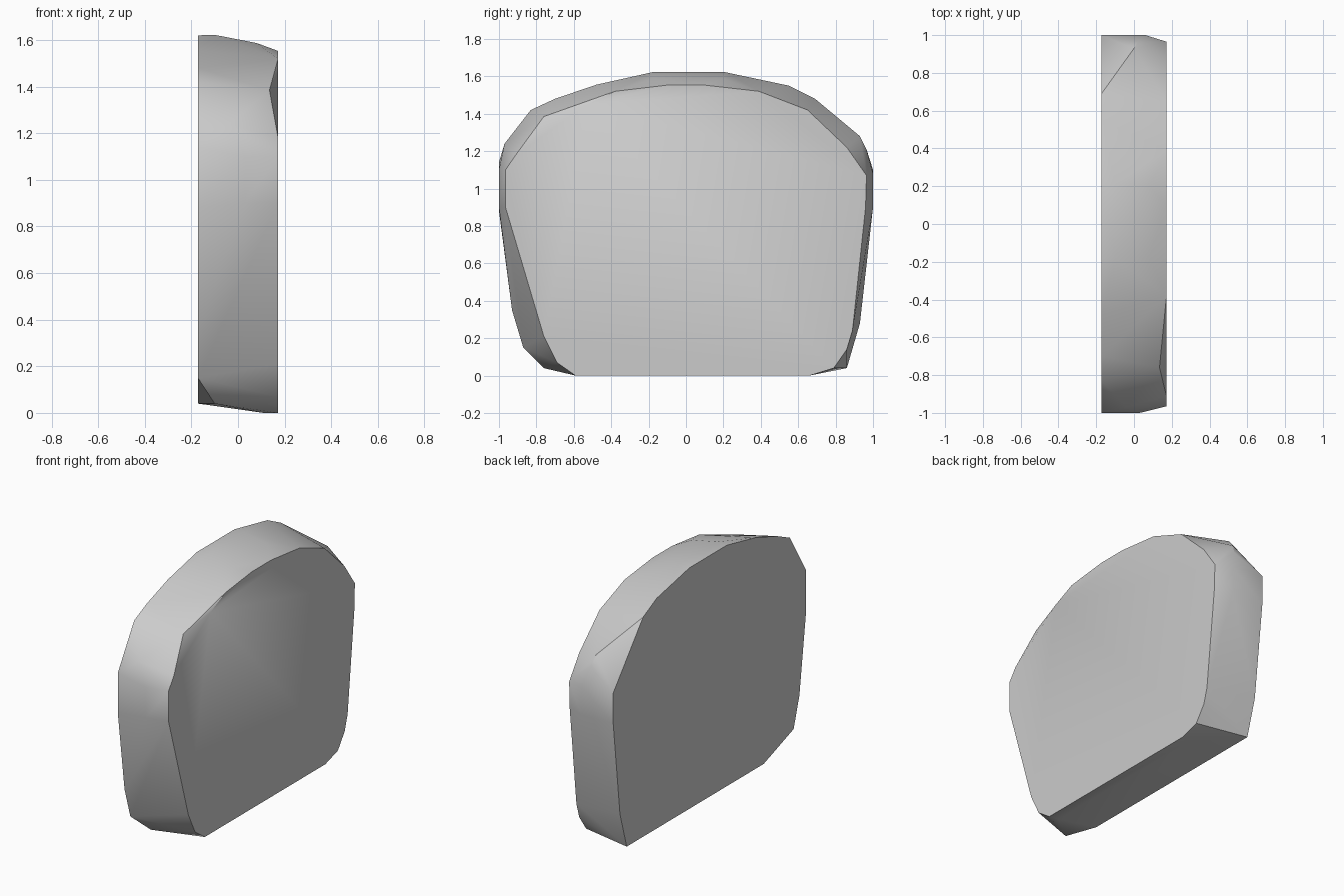
import bpy
import bmesh
import math

cube = bpy.data.objects.get("Cube")
if cube:
    bpy.data.objects.remove(cube, do_unlink=True)

stone = bpy.data.materials.new("grey_stone")
stone.use_nodes = True
grey = (0.6, 0.6, 0.6, 1)
stone.diffuse_color = grey
stone.node_tree.nodes["Principled BSDF"].inputs["Base Color"].default_value = grey

HALF = 0.172

# Left face outline (y, z)
left_face = [(-0.59, 0), (0.66, 0), (0.79, 0.04), (0.86, 0.14), (0.89, 0.24),
             (0.96, 0.9), (0.965, 1.07), (0.86, 1.22), (0.65, 1.42), (0.39, 1.52),
             (0.1, 1.553), (-0.1, 1.553), (-0.38, 1.52), (-0.53, 1.45),
             (-0.91, 1.18), (-0.965, 1.1), (-0.965, 0.9), (-0.76, 0.21), (-0.69, 0.07)]

# Right face outline (y, z)
right_face = [(-0.56, 0.04), (0.86, 0.04), (0.93, 0.28), (1, 0.9), (1, 1.1),
              (0.69, 1.48), (0.55, 1.55), (0.21, 1.62), (-0.18, 1.62), (-0.48, 1.555),
              (-0.7, 1.48), (-0.83, 1.42), (-1, 1.14), (-1, 0.88),
              (-0.93, 0.35), (-0.87, 0.15)]

# Worn points round the rim (x, y, z), including the chipped corner
rim = [(0.135, -0.76, 1.385), (0.03, -1, 0.9), (0.03, -1, 1.1), (-0.04, -0.97, 1.24),
       (-0.1, -0.18, 1.622), (-0.1, 0.21, 1.622), (0.08, -0.18, 1.587), (0.08, 0.2, 1.587),
       (0.0, 0.93, 1.28), (0.02, 0.965, 1.21), (0.06, 1, 1.08), (0.06, 1, 0.9),
       (-0.1, -0.76, 0.04), (0.11, -0.58, 0), (0.11, 0.66, 0)]

points = [(HALF, y, z) for y, z in left_face]
points += [(-HALF, y, z) for y, z in right_face] + rim

# Solid slab wrapped round the points
bm = bmesh.new()
for p in points:
    bm.verts.new(p)
hull = bmesh.ops.convex_hull(bm, input=bm.verts)
loose = [v for v in bm.verts if not v.link_faces]
bmesh.ops.delete(bm, geom=loose, context="VERTS")
bmesh.ops.dissolve_limit(bm, angle_limit=math.radians(0.5), verts=bm.verts, edges=bm.edges)
bmesh.ops.recalc_face_normals(bm, faces=bm.faces)
mesh = bpy.data.meshes.new("stone_slab")
bm.to_mesh(mesh)
bm.free()

slab = bpy.data.objects.new("stone_slab", mesh)
bpy.context.collection.objects.link(slab)
mesh.materials.append(stone)

# Smooth worn rim, crisp flat faces
bpy.ops.object.select_all(action="DESELECT")
slab.select_set(True)
bpy.context.view_layer.objects.active = slab
bpy.ops.object.shade_smooth_by_angle(angle=math.radians(32))
